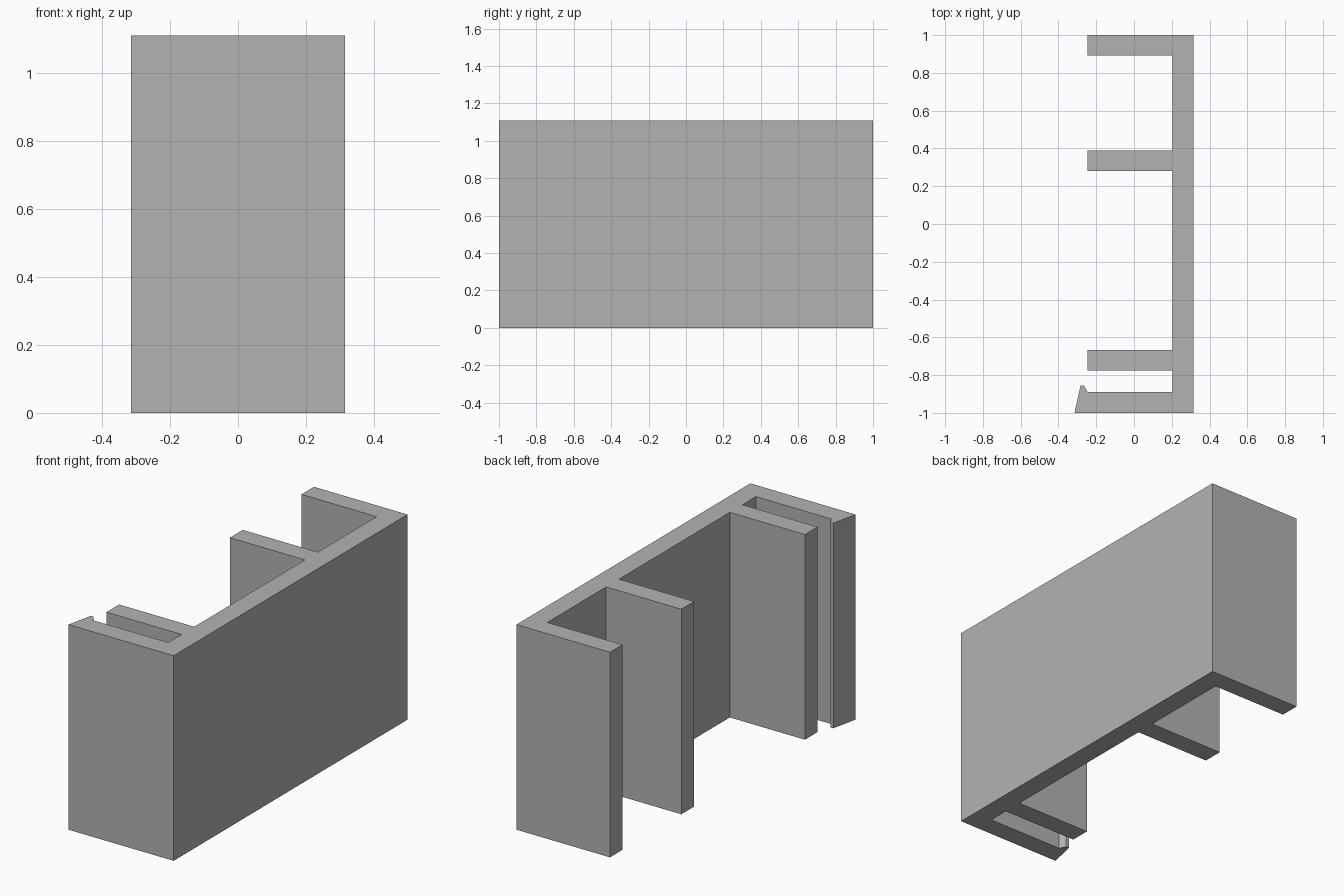
import bpy
import bmesh

if "Cube" in bpy.data.objects:
    bpy.data.objects.remove(bpy.data.objects["Cube"], do_unlink=True)

HEIGHT = 1.11
BACK, INNER, TIP = 0.315, 0.205, -0.245   # x of plate faces and rib ends

grey = bpy.data.materials.new("plain grey")
grey.use_nodes = True
colour = (0.45, 0.45, 0.45, 1)
grey.diffuse_color = colour
grey.node_tree.nodes["Principled BSDF"].inputs["Base Color"].default_value = colour

# Outline: wall, then the hooked clip arm at the front
outline = [(BACK, 1), (BACK, -1) ][::-1]
clip = [(INNER, -0.89), (TIP, -0.89), (-0.265, -0.855), (-0.283, -0.855), (-0.315, -1)]

# Straight ribs, from back to front
ribs = []
for low, high in ((0.893, 1), (0.28, 0.39), (-0.775, -0.667)):
    ribs += [(INNER, high), (TIP, high), (TIP, low), (INNER, low)]
outline += ribs[1:] + clip      # the back rib is flush with the wall end

# Extrude the outline to full height
bm = bmesh.new()
base = bm.faces.new([bm.verts.new((x, y, 0)) for x, y in outline])
top = bmesh.ops.extrude_face_region(bm, geom=[base], use_keep_orig=True)
for v in top["geom"]:
    if isinstance(v, bmesh.types.BMVert):
        v.co.z = HEIGHT
bmesh.ops.recalc_face_normals(bm, faces=bm.faces)

mesh = bpy.data.meshes.new("ribbed_clip_bracket")
bm.to_mesh(mesh)
bm.free()
mesh.materials.append(grey)
bracket = bpy.data.objects.new("ribbed_clip_bracket", mesh)
bpy.context.collection.objects.link(bracket)
